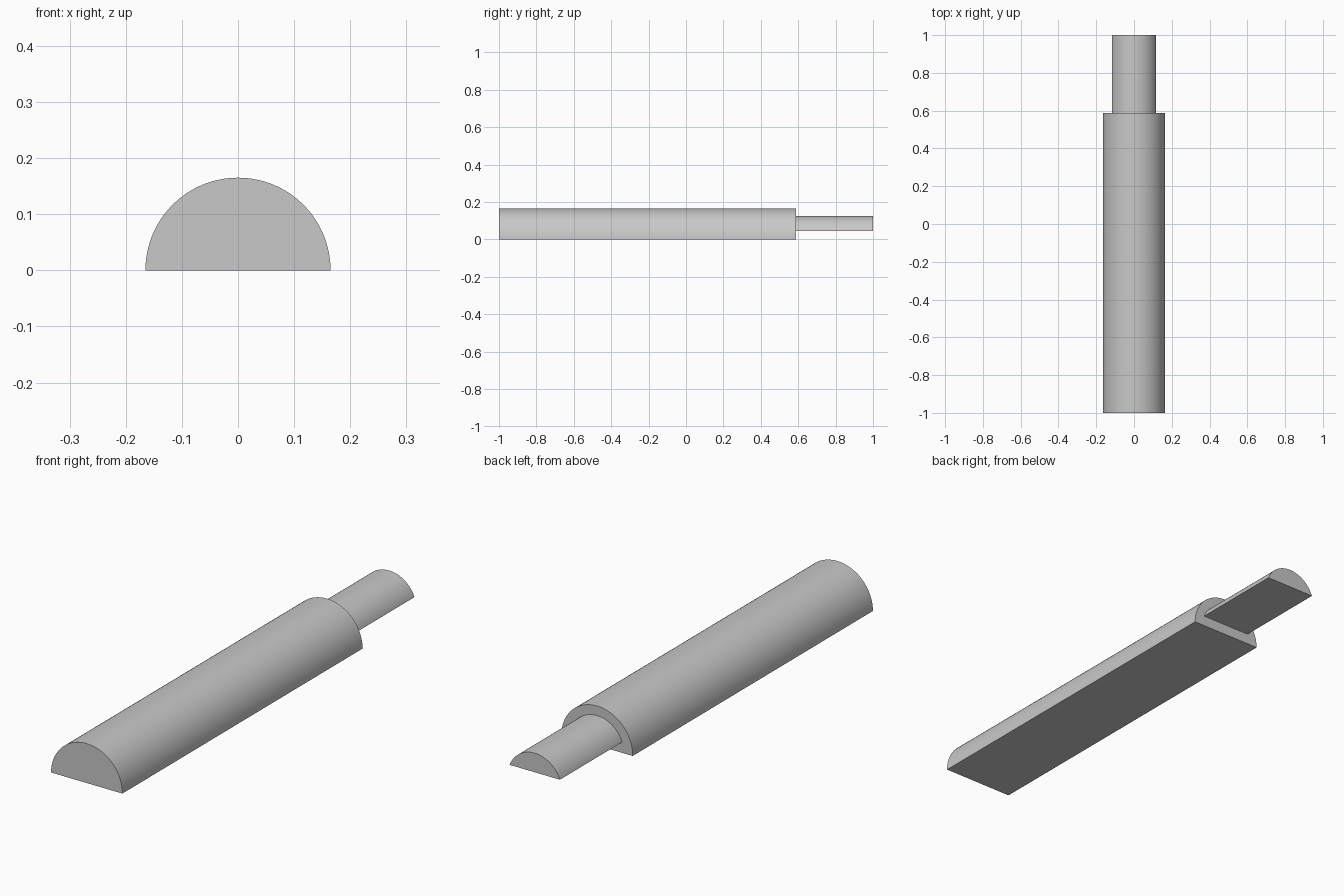
import bpy
import bmesh
import math

default = bpy.data.objects.get("Cube")
if default:
    bpy.data.objects.remove(default, do_unlink=True)

# Plain grey for the whole piece
grey = bpy.data.materials.new("plain_grey")
grey.use_nodes = True
colour = (0.58, 0.58, 0.58, 1)
grey.diffuse_color = colour
grey.node_tree.nodes["Principled BSDF"].inputs["Base Color"].default_value = colour


def half_round(name, radius, base, front, back, steps=64):
    """Bar along y: a circle about the y axis, cut flat at height base."""
    start = math.asin(base / radius)
    sweep = math.pi - 2 * start
    bm = bmesh.new()
    ring = []
    for i in range(steps + 1):
        a = start + sweep * i / steps
        ring.append(bm.verts.new((radius * math.cos(a), front, radius * math.sin(a))))
    cap = bm.faces.new(ring)
    extruded = bmesh.ops.extrude_face_region(bm, geom=[cap], use_keep_orig=True)
    moved = [g for g in extruded["geom"] if isinstance(g, bmesh.types.BMVert)]
    bmesh.ops.translate(bm, verts=moved, vec=(0, back - front, 0))
    bmesh.ops.recalc_face_normals(bm, faces=bm.faces)
    mesh = bpy.data.meshes.new(name)
    bm.to_mesh(mesh)
    bm.free()
    mesh.materials.append(grey)
    obj = bpy.data.objects.new(name, mesh)
    bpy.context.collection.objects.link(obj)
    bpy.ops.object.select_all(action="DESELECT")
    obj.select_set(True)
    bpy.context.view_layer.objects.active = obj
    bpy.ops.object.shade_smooth_by_angle(angle=math.radians(30))
    return obj


# Wide half-round body, then the narrower raised tenon at the back
shoulder = 0.588
half_round("body", 0.165, 0, -1, shoulder)
half_round("tenon", 0.125, 0.045, shoulder, 1)
